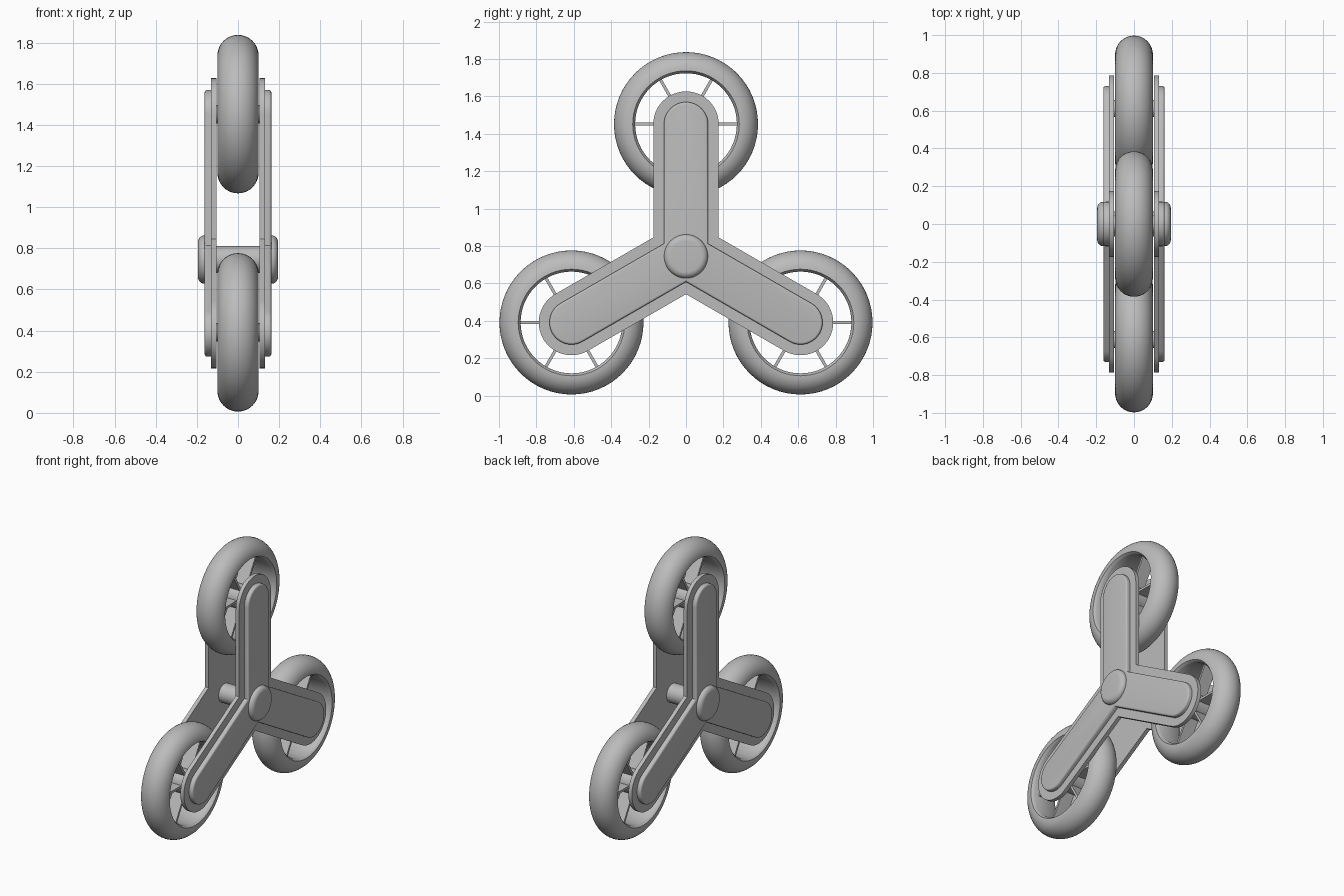
import bpy, bmesh
from math import sin, cos, pi, radians
from mathutils import Matrix, Vector

if "Cube" in bpy.data.objects:
    bpy.data.objects.remove(bpy.data.objects["Cube"], do_unlink=True)

grey = bpy.data.materials.new("plain grey")
grey.use_nodes = True
COLOUR = (0.5, 0.5, 0.5, 1)
grey.diffuse_color = COLOUR
grey.node_tree.nodes["Principled BSDF"].inputs["Base Color"].default_value = COLOUR

HUB_Z = 0.745
REACH = 0.707
ARMS = [radians(a) for a in (90, 210, 330)]


def finish(bm, name, angle=35):
    bmesh.ops.recalc_face_normals(bm, faces=bm.faces)
    mesh = bpy.data.meshes.new(name)
    bm.to_mesh(mesh)
    bm.free()
    obj = bpy.data.objects.new(name, mesh)
    bpy.context.collection.objects.link(obj)
    mesh.materials.append(grey)
    bpy.ops.object.select_all(action='DESELECT')
    bpy.context.view_layer.objects.active = obj
    obj.select_set(True)
    bpy.ops.object.shade_smooth_by_angle(angle=radians(angle))
    return obj


def lathe(name, profile, y=0, z=HUB_Z, closed=False, steps=64):
    """Spin a (x, radius) profile around the x axis."""
    bm = bmesh.new()
    verts = [bm.verts.new((x, 0, r)) for x, r in profile]
    pairs = list(zip(verts, verts[1:]))
    if closed:
        pairs.append((verts[-1], verts[0]))
    edges = [bm.edges.new(p) for p in pairs]
    bmesh.ops.spin(bm, geom=verts + edges, cent=(0, 0, 0), axis=(1, 0, 0),
                   angle=2 * pi, steps=steps)
    bmesh.ops.remove_doubles(bm, verts=bm.verts, dist=1e-5)
    bmesh.ops.translate(bm, verts=bm.verts, vec=(0, y, z))
    return finish(bm, name)


def tri_plate(name, half_width, x0, x1, round_edge=0):
    """Three-armed plate with rounded arm ends."""
    side = 1 if x1 > 0 else -1
    outline = []
    for a in ARMS:
        for i in range(25):
            t = a - pi / 2 + pi * i / 24
            outline.append((REACH * cos(a) + half_width * cos(t),
                            REACH * sin(a) + half_width * sin(t)))
        notch = half_width / sin(pi / 3)
        outline.append((notch * cos(a + pi / 3), notch * sin(a + pi / 3)))
    bm = bmesh.new()
    face = bm.faces.new([bm.verts.new((x0, y, z + HUB_Z)) for y, z in outline])
    ext = bmesh.ops.extrude_face_region(bm, geom=[face], use_keep_orig=True)["geom"]
    top = [v for v in ext if isinstance(v, bmesh.types.BMVert)]
    bmesh.ops.translate(bm, verts=top, vec=(x1 - x0, 0, 0))
    if round_edge:
        rim = [e for e in bm.edges if all(abs(v.co.x - x1) < 1e-5 for v in e.verts)]
        bmesh.ops.bevel(bm, geom=rim, offset=round_edge, segments=4,
                        profile=0.5, affect='EDGES')
    return finish(bm, name)


# Tyre section: round tread, flat inner face with small lips
TYRE = [(0.1 * cos(pi * i / 20), 0.285 + 0.1 * sin(pi * i / 20)) for i in range(21)]
TYRE += [(-0.09, 0.278), (-0.08, 0.272), (0.08, 0.272), (0.09, 0.278)]

# Three wheels, each with an axle and six flat spokes
for label, a in zip(("top", "front", "back"), ARMS):
    y, z = REACH * cos(a), HUB_Z + REACH * sin(a)
    lathe(label + "_tyre", TYRE, y, z, closed=True)
    lathe(label + "_wheel_hub", [(-0.106, 0), (-0.106, 0.045), (-0.085, 0.045),
                                 (-0.085, 0.08), (0.085, 0.08), (0.085, 0.045),
                                 (0.106, 0.045), (0.106, 0)], y, z, steps=40)
    bm = bmesh.new()
    for k in range(6):
        place = (Matrix.Translation((0, y, z)) @ Matrix.Rotation(k * pi / 3, 4, 'X')
                 @ Matrix.Translation((0, 0.17, 0)) @ Matrix.Diagonal((0.09, 0.21, 0.016, 1)))
        bmesh.ops.create_cube(bm, size=1, matrix=place)
    finish(bm, label + "_spokes")

# Central axle
lathe("central_axle", [(-0.11, 0), (-0.11, 0.065), (0.11, 0.065), (0.11, 0)])

# Plates and hub caps on both sides
CAP = [(0.13, 0), (0.13, 0.117), (0.165, 0.117)]
CAP += [(0.165 + 0.03 * sin(i * pi / 16), 0.082 + 0.035 * cos(i * pi / 16))
        for i in range(1, 9)] + [(0.195, 0)]
for label, s in (("left", 1), ("right", -1)):
    tri_plate(label + "_frame_plate", 0.175, s * 0.105, s * 0.132)
    tri_plate(label + "_raised_plate", 0.118, s * 0.13, s * 0.162, 0.012)
    lathe(label + "_hub_cap", [(s * x, r) for x, r in CAP])
